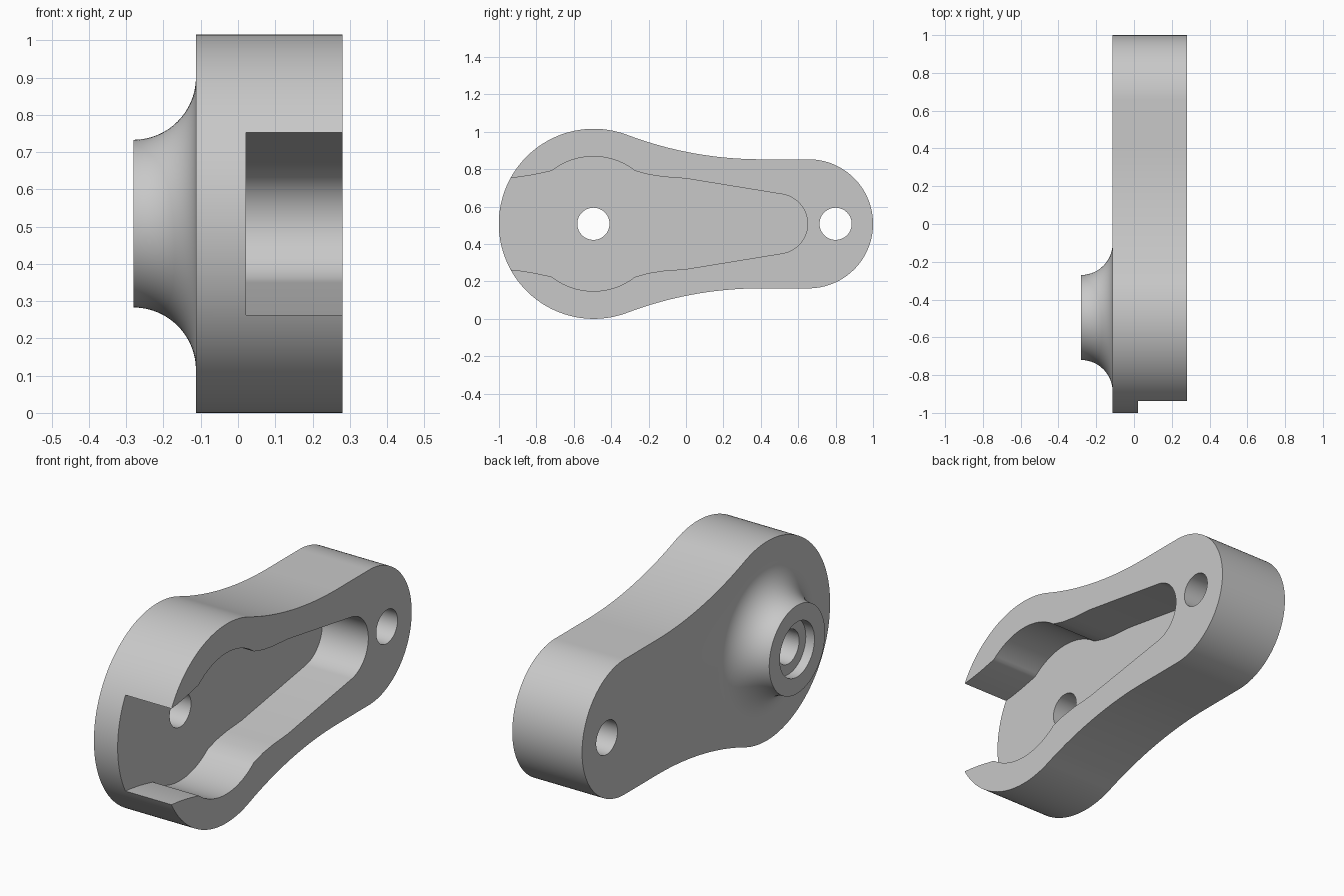
import bpy, bmesh
from math import atan2, cos, sin, pi, radians, sqrt

if "Cube" in bpy.data.objects:
    bpy.data.objects.remove(bpy.data.objects["Cube"])

MID = 0.508                        # height of the long axis
BACK, FLOOR, FACE = -0.113, 0.021, 0.281
PIVOT, TIP = -0.495, 0.8           # hole positions along y
HOLE = 0.086

grey = bpy.data.materials.new("plain grey")
grey.use_nodes = True
grey.diffuse_color = (0.58, 0.58, 0.58, 1)
grey.node_tree.nodes["Principled BSDF"].inputs["Base Color"].default_value = (0.58, 0.58, 0.58, 1)


def arc(cy, cz, r, a0, a1, n):
    return [(cy + r * cos(a0 + (a1 - a0) * i / n),
             cz + r * sin(a0 + (a1 - a0) * i / n)) for i in range(n + 1)]


def mirrored(upper):
    return upper + [(y, -z) for y, z in reversed(upper) if z > 1e-5]


def finish(bm, name):
    bmesh.ops.remove_doubles(bm, verts=bm.verts, dist=1e-5)
    bmesh.ops.recalc_face_normals(bm, faces=bm.faces)
    mesh = bpy.data.meshes.new(name)
    bm.to_mesh(mesh)
    bm.free()
    mesh.materials.append(grey)
    obj = bpy.data.objects.new(name, mesh)
    bpy.context.collection.objects.link(obj)
    return obj


def prism(name, outline, x0, x1):
    bm = bmesh.new()
    face = bm.faces.new([bm.verts.new((x0, y, z + MID)) for y, z in outline])
    side = bmesh.ops.extrude_face_region(bm, geom=[face])["geom"]
    bmesh.ops.translate(bm, vec=(x1 - x0, 0, 0),
                        verts=[v for v in side if isinstance(v, bmesh.types.BMVert)])
    return finish(bm, name)


def lathe(name, profile, cy, steps=96):
    """Spin a closed (x, radius) profile about an axis along x."""
    bm = bmesh.new()
    verts = [bm.verts.new((x, cy, MID + r)) for x, r in profile]
    edges = [bm.edges.new(pair) for pair in zip(verts, verts[1:])]
    bmesh.ops.spin(bm, geom=verts + edges, cent=(0, cy, MID), axis=(1, 0, 0),
                   angle=2 * pi, steps=steps, use_merge=True)
    return finish(bm, name)


def combine(target, other, operation):
    mod = target.modifiers.new(other.name, "BOOLEAN")
    mod.operation, mod.solver, mod.object = operation, "EXACT", other
    bpy.context.view_layer.objects.active = target
    bpy.ops.object.modifier_apply(modifier=mod.name)
    bpy.data.objects.remove(other)


# Arm outline: large round end, tangent concave waist, small round end
big, small, big_y, small_y, waist_y = 0.508, 0.345, -0.493, 0.655, 0.4
dy = waist_y - big_y
waist = (dy ** 2 + small ** 2 - big ** 2) / (2 * (big - small))
touch = atan2(small + waist, dy)
outline = (arc(big_y, 0, big, pi, touch, 48)
           + arc(waist_y, small + waist, waist, touch - pi, -pi / 2, 24)[1:]
           + arc(small_y, 0, small, pi / 2, 0, 36))
arm = prism("arm", mirrored(outline), BACK, FACE)

# Flared boss with a quarter-round fillet into the back of the arm
flare = 0.168
profile = ([(BACK + 0.06, 0), (BACK + 0.06, 0.393)]
           + [(x, r) for x, r in arc(BACK - flare, 0.393, flare, 0, -pi / 2, 24)]
           + [(BACK - flare, 0)])
combine(arm, lathe("boss", profile, PIVOT), "UNION")

# Pocket open through the large end
pocket = ([(-1.2, 0.244), (-0.94, 0.245), (-0.89, 0.25), (-0.82, 0.261), (-0.73, 0.28)]
          + arc(PIVOT, 0, 0.36, radians(128), radians(52), 28)
          + [(-0.2, 0.263), (-0.12, 0.251), (0, 0.242)]
          + arc(0.49, 0, 0.16, radians(81), 0, 24))
combine(arm, prism("pocket_cutter", mirrored(pocket), FLOOR, 0.5), "DIFFERENCE")

# Through holes and the counterbore in the boss
for name, y, r, x0, x1 in (("pivot_hole", PIVOT, HOLE, -0.5, 0.5),
                           ("tip_hole", TIP, HOLE, -0.5, 0.5),
                           ("counterbore", PIVOT, 0.14, -0.5, -0.232)):
    combine(arm, lathe(name, [(x0, 0), (x0, r), (x1, r), (x1, 0)], y, 64), "DIFFERENCE")

bpy.ops.object.select_all(action="DESELECT")
arm.select_set(True)
bpy.context.view_layer.objects.active = arm
bpy.ops.object.shade_smooth_by_angle(angle=radians(25))
